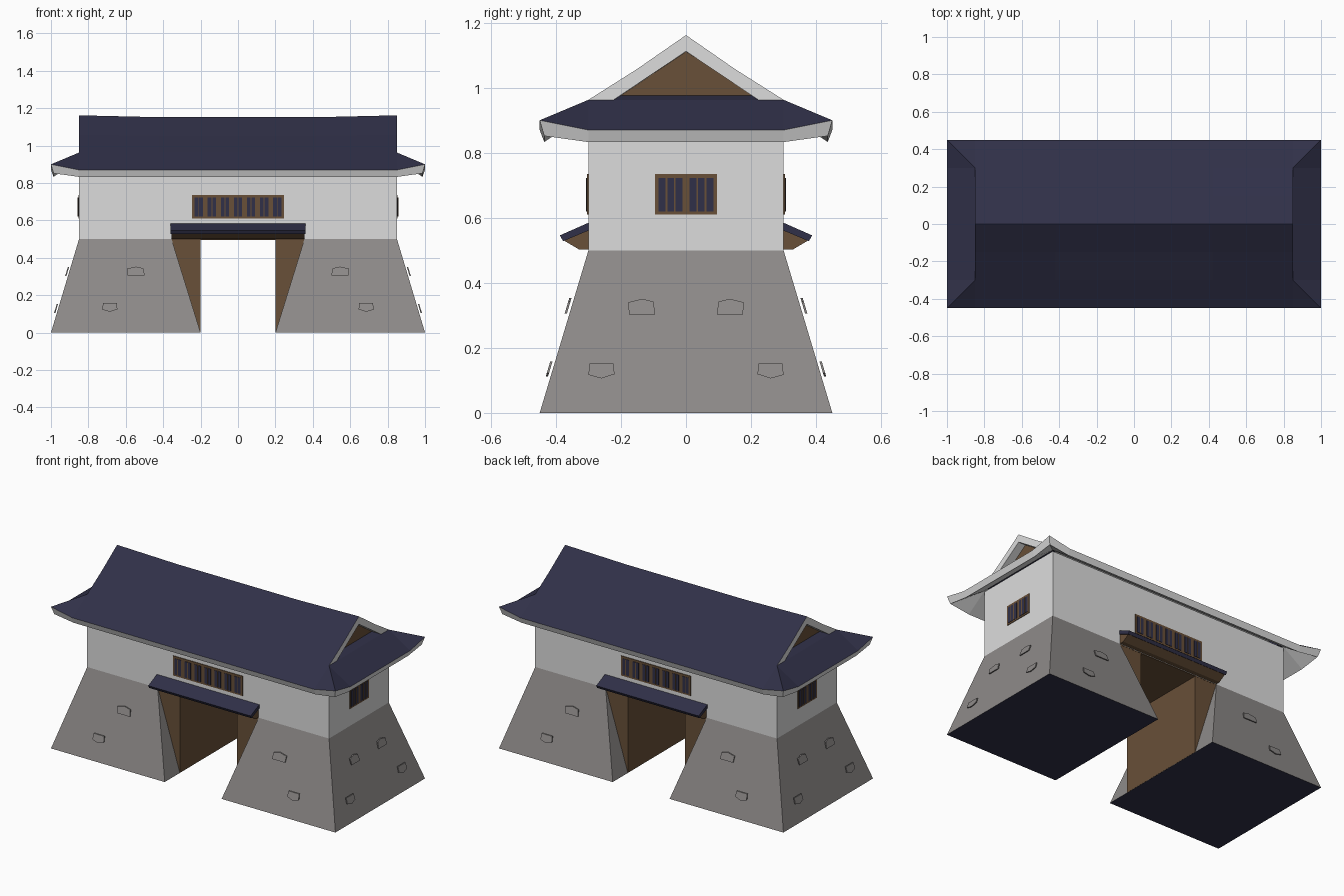
import bpy, math
import bmesh
from mathutils import Matrix

if "Cube" in bpy.data.objects:
    bpy.data.objects.remove(bpy.data.objects["Cube"])


def material(name, rgb):
    m = bpy.data.materials.new(name)
    m.diffuse_color = (*rgb, 1)
    m.use_nodes = True
    m.node_tree.nodes["Principled BSDF"].inputs["Base Color"].default_value = m.diffuse_color
    return m


STONE = material("grey_stone", (0.27, 0.255, 0.25))
PLASTER = material("pale_plaster", (0.72, 0.72, 0.72))
TILE = material("navy_tile", (0.03, 0.03, 0.065))
WOOD = material("brown_wood", (0.14, 0.08, 0.04))


def make(name, verts, faces, mats, idx=None, turn=0.0):
    """Flat-faced mesh; idx gives the material slot of each face."""
    me = bpy.data.meshes.new(name)
    me.from_pydata(verts, [], faces)
    for m in mats:
        me.materials.append(m)
    if idx:
        for p, i in zip(me.polygons, idx):
            p.material_index = i
    bm = bmesh.new()
    bm.from_mesh(me)
    bmesh.ops.recalc_face_normals(bm, faces=bm.faces)
    bm.to_mesh(me)
    bm.free()
    me.transform(Matrix.Rotation(turn, 4, 'Z'))
    ob = bpy.data.objects.new(name, me)
    bpy.context.collection.objects.link(ob)
    return ob


def loft(rings, start=0):
    """Closed solid through equal rings: two caps first, then the sides."""
    n = len(rings[0])
    verts = [v for r in rings for v in r]
    last = (len(rings) - 1) * n
    faces = [tuple(range(n)), tuple(range(last, last + n))]
    for k in range(len(rings) - 1):
        for i in range(n):
            j = (i + 1) % n
            faces.append((k*n + i, k*n + j, k*n + n + j, k*n + n + i))
    return verts, [tuple(start + i for i in f) for f in faces]


def rect(x0, x1, y0, y1, z):
    return [(x0, y0, z), (x1, y0, z), (x1, y1, z), (x0, y1, z)]


def box(name, x0, x1, y0, y1, z0, z1, mat):
    v, f = loft([rect(x0, x1, y0, y1, z0), rect(x0, x1, y0, y1, z1)])
    return make(name, v, f, [mat])


def prism_x(name, profile, xs, mat, turn=0.0):
    v, f = loft([[(x, y, z) for y, z in profile] for x in xs])
    return make(name, v, f, [mat], turn=turn)


# Battered stone bases with dark undersides, and timber passage walls
for s, side in ((-1, "left"), (1, "right")):
    v, f = loft([rect(s*0.2, s*1.0, -0.45, 0.45, 0),
                 rect(s*0.355, s*0.85, -0.30, 0.30, 0.5)])
    make(side + "_stone_base", v, f, [STONE, TILE], [1] + [0]*5)
    box(side + "_passage_wall", *sorted((s*0.2, s*0.36)), -0.298, 0.298, 0.002, 0.5, WOOD)

# Upper storey and passage ceiling
box("upper_wall", -0.85, 0.85, -0.30, 0.30, 0.5, 0.92, PLASTER)
box("passage_ceiling", -0.36, 0.36, -0.299, 0.299, 0.496, 0.504, WOOD)


# Slatted windows: wood plate, dark panes, thin slats
def window(name, dist, width, panes, pane_w, turn):
    verts, faces, idx = [], [], []

    def plate(u, w, z0, z1, t, m):
        r = [rect(u - w/2, u + w/2, -dist - t, -dist + 0.01, z) for z in (z0, z1)]
        v, f = loft(r, len(verts))
        verts.extend(v)
        faces.extend(f)
        idx.extend([m]*len(f))

    plate(0, width, 0.61, 0.735, 0.004, 0)
    pitch = width / panes
    for i in range(panes):
        u = (i + 0.5)*pitch - width/2
        plate(u, pane_w, 0.62, 0.722, 0.006, 1)
        bars = max(1, round(pane_w / 0.03))
        for b in range(bars):
            plate(u + ((b + 1)/(bars + 1) - 0.5)*pane_w, 0.005, 0.62, 0.722, 0.008, 0)
    make(name, verts, faces, [WOOD, TILE], idx, turn)


# Raised stones lying along the sloping base faces
def raised_stone(name, u, z, outline, dist, turn):
    rings = [[(u + a, -(dist - 0.3*(z + b) + off), z + b) for a, b in outline]
             for off in (0.008, 0.015)]
    v, f = loft(rings)
    make(name, v, f, [STONE], turn=turn)


# Gate canopies: tiled slope over a timber support
canopy = [(-0.295, 0.587), (-0.388, 0.546), (-0.378, 0.528), (-0.295, 0.563)]
support = [(-0.295, 0.57), (-0.38, 0.533), (-0.328, 0.502), (-0.295, 0.502)]

high = [(-0.04, -0.022), (0.04, -0.022), (0.043, 0.015), (0, 0.026), (-0.035, 0.017)]
low = [(-0.037, 0.02), (0.037, 0.02), (0.04, -0.015), (0, -0.026), (-0.04, -0.013)]

for turn, side in ((0, "front"), (math.pi, "back")):
    prism_x(side + "_canopy_roof", canopy, (-0.36, 0.36), TILE, turn)
    prism_x(side + "_canopy_support", support, (-0.355, 0.355), WOOD, turn)
    window(side + "_window", 0.30, 0.49, 7, 0.044, turn)
    for s in (-1, 1):
        raised_stone(side + "_high_stone", s*0.545, 0.327, [(a*s*1.15, b) for a, b in high], 0.45, turn)
        raised_stone(side + "_low_stone", s*0.685, 0.138, [(a*s, b) for a, b in low], 0.45, turn)

for turn, side in ((math.pi/2, "right"), (-math.pi/2, "left")):
    window(side + "_window", 0.85, 0.19, 2, 0.075, turn)
    for s in (-1, 1):
        raised_stone(side + "_high_stone", s*0.135, 0.325, [(a*s, b) for a, b in high], 1.0, turn)
        raised_stone(side + "_low_stone", s*0.26, 0.132, [(a*s, b) for a, b in low], 1.0, turn)

# Eave skirt: per corner an eave point, the lifted corner, an eave point, and the inner hip point
verts, faces, idx = [], [], []
for down, shrink in ((0, 0), (0.037, 0.014)):
    for sx, sy in ((1, 1), (1, -1), (-1, -1), (-1, 1)):
        ring = [(0.85, 0.45 - shrink, 0.87), (1 - shrink, 0.45 - shrink, 0.90 - down*0.3), (1 - shrink, 0.30, 0.87)]
        if sx*sy < 0:
            ring.reverse()
        for x, y, z in ring + [(0.85, 0.30, 0.963)]:
            verts.append((sx*x, sy*y, z - down))
for k in range(4):
    a, b, c, i = range(4*k, 4*k + 4)
    a2, i2 = (4*k + 4) % 16, (4*k + 7) % 16
    for layer in (0, 16):
        for f in ((a, b, i), (b, c, i), (c, a2, i2, i)):
            faces.append(tuple(n + layer for n in f))
            idx.append(0 if layer == 0 else 1)
    for p, q in ((a, b), (b, c), (c, a2), (i, i2)):
        faces.append((p, q, q + 16, p + 16))
        idx.append(1)
make("eave_skirt", verts, faces, [TILE, PLASTER], idx)

# Gabled upper roof with a slightly sagging ridge; pale edges and underside
rings = []
for x, sag in ((-0.85, 0), (-0.42, 0.01), (0.42, 0.01), (0.85, 0)):
    rings.append([(x, -0.30, 0.963), (x, -0.15, 1.058 - sag/2), (x, 0, 1.162 - sag),
                  (x, 0.15, 1.058 - sag/2), (x, 0.30, 0.963),
                  (x, 0.222, 0.963), (x, 0, 1.112 - sag), (x, -0.222, 0.963)])
v, f = loft(rings)
make("gabled_roof", v, f, [PLASTER, TILE], [0, 0] + [1 if i % 8 < 4 else 0 for i in range(24)])

# Timber gable panels and the tiled ledges below them
for s, side in ((-1, "left"), (1, "right")):
    prism_x(side + "_gable_panel", [(-0.25, 0.955), (0.25, 0.955), (0, 1.122)], (s*0.79, s*0.80), WOOD)
    v, f = loft([[(s*0.85, y, 0.963 - d) for y, d in ((-0.298, 0), (0.298, 0), (0.298, 0.03), (-0.298, 0.03))],
                 [(s*0.79, y, 0.979 - d) for y, d in ((-0.25, 0), (0.25, 0), (0.25, 0.03), (-0.25, 0.03))]])
    make(side + "_gable_ledge", v, f, [TILE])
